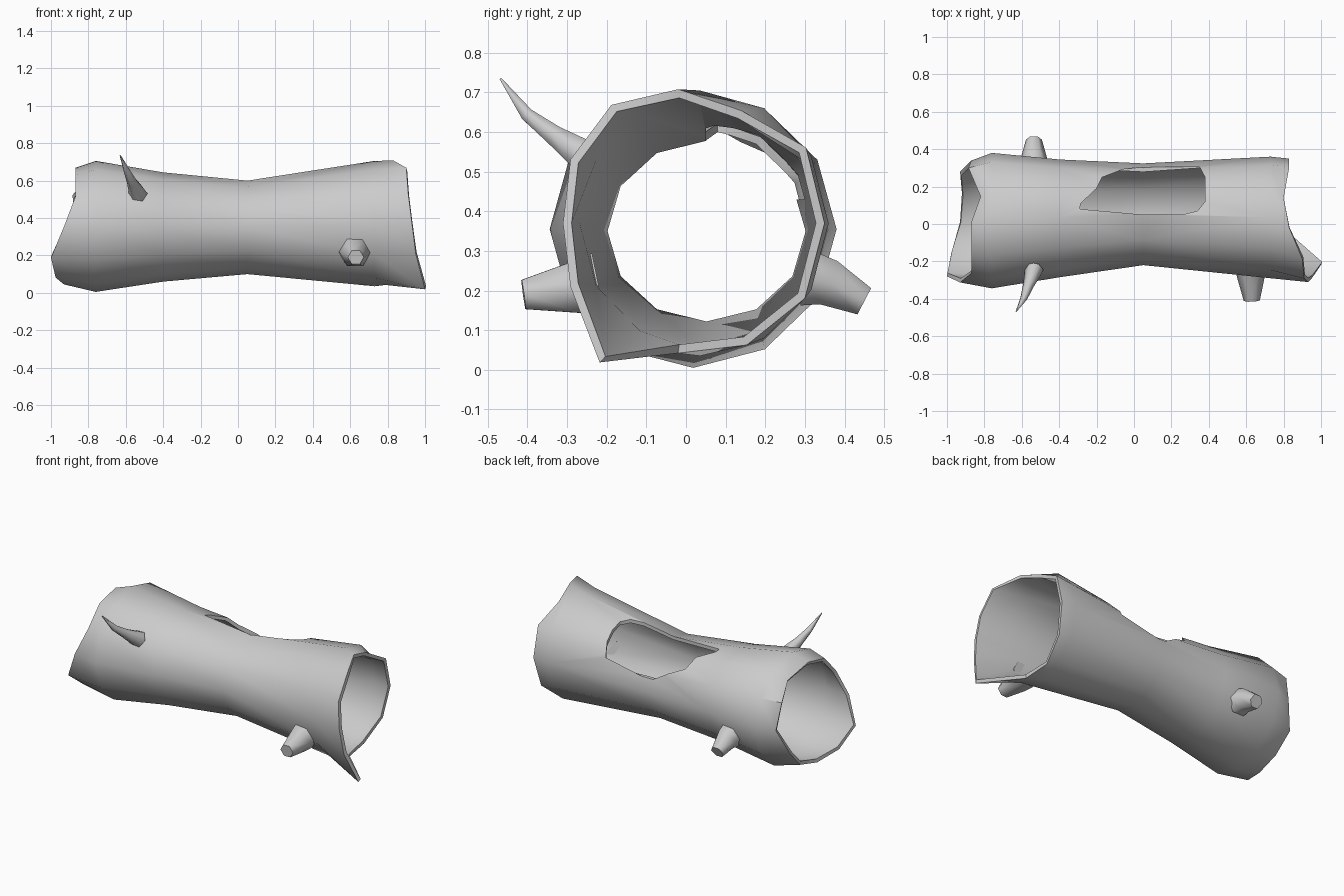
import bpy
import bmesh
import math
from mathutils import Vector

SIDES = 12

if "Cube" in bpy.data.objects:
    bpy.data.objects.remove(bpy.data.objects["Cube"], do_unlink=True)

wood = bpy.data.materials.new("grey_wood")
wood.use_nodes = True
wood.diffuse_color = (0.6, 0.6, 0.6, 1)
wood.node_tree.nodes["Principled BSDF"].inputs["Base Color"].default_value = (0.6, 0.6, 0.6, 1)


def finish(name, bm):
    """Turn a bmesh into a named, coloured object."""
    bmesh.ops.recalc_face_normals(bm, faces=bm.faces)
    mesh = bpy.data.meshes.new(name)
    bm.to_mesh(mesh)
    bm.free()
    mesh.materials.append(wood)
    obj = bpy.data.objects.new(name, mesh)
    bpy.context.collection.objects.link(obj)
    return obj


def activate(obj):
    bpy.ops.object.select_all(action="DESELECT")
    obj.select_set(True)
    bpy.context.view_layer.objects.active = obj


def loft(bm, rings, cap=False):
    """Bridge a list of equal point rings with quads."""
    loops = [[bm.verts.new(p) for p in ring] for ring in rings]
    n = len(loops[0])
    for a, b in zip(loops, loops[1:]):
        for i in range(n):
            j = (i + 1) % n
            bm.faces.new((a[i], a[j], b[j], b[i]))
    if cap:
        bm.faces.new(loops[0])
        bm.faces.new(loops[-1])


def section(xs, scales, cy, ry, cz, rz):
    """Elliptical trunk ring; x and scale may change around it."""
    ring = []
    for k in range(SIDES):
        a = math.tau * k / SIDES
        ring.append((xs[k], cy + ry * scales[k] * math.cos(a),
                     cz + rz * scales[k] * math.sin(a)))
    return ring


# Hollow trunk with broken ends; end lists run back, top, front, bottom
left_x = [-.87, -.885, -.82, -.87, -.87, -.87, -.93, -1, -.975, -.93, -.92, -.93]
left_s = [1.06, 1.08, .88, 1.01, 1.03, 1.02, 1.04, 1.08, 1.02, 1, 1, 1]
right_x = [.83, .83, .8, .83, .9, .91, .93, .95, 1, .79, .78, .81]
right_s = [1.12, 1.13, .97, 1, 1.02, .95, .88, .95, 1.2, .97, 1.05, 1.12]
middle = [(-.76, .018, .362, .355, .35),
          (-.4, .03, .315, .352, .292),
          (.05, .052, .272, .35, .25),
          (.73, .035, .325, .37, .335)]

rings = [section(left_x, left_s, .01, .31, .355, .31)]
rings += [section([x] * SIDES, [1] * SIDES, *shape) for x, *shape in middle]
rings.append(section(right_x, right_s, -.02, .33, .37, .338))

bm = bmesh.new()
loft(bm, rings)
trunk = finish("hollow_trunk", bm)
activate(trunk)
shell = trunk.modifiers.new("wall", "SOLIDIFY")
shell.thickness = .022
centre = Vector((0, 0, .35))
face = trunk.data.polygons[len(trunk.data.polygons) // 2]
outward = face.normal.dot(face.center - centre) > 0
shell.offset = -1 if outward else 1
bpy.ops.object.modifier_apply(modifier=shell.name)

# Ragged opening in the upper back
outline = [(-.29, .08), (-.285, .11), (-.2, .19), (-.17, .25), (-.06, .292),
           (.03, .303), (.35, .306), (.38, .25), (.38, .12), (.34, .07),
           (.26, .05), (.05, .05)]
bm = bmesh.new()
loft(bm, [[(x, y, z) for x, y in outline] for z in (.43, .9)], cap=True)
cutter = finish("opening_cutter", bm)
cutter.hide_render = True
activate(trunk)
cut = trunk.modifiers.new("opening", "BOOLEAN")
cut.operation = "DIFFERENCE"
cut.solver = "EXACT"
cut.object = cutter
bpy.ops.object.modifier_apply(modifier=cut.name)
bpy.data.objects.remove(cutter, do_unlink=True)
bpy.ops.object.shade_smooth_by_angle(angle=math.radians(45))


def branch(name, path, radii, sides=6):
    """Tapered branch following a short path, rooted in the wall."""
    points = [Vector(p) for p in path]
    rings = []
    for i, p in enumerate(points):
        along = points[min(i + 1, len(points) - 1)] - points[max(i - 1, 0)]
        along.normalize()
        u = (Vector((1, 0, 0)) - along * along.x).normalized()
        v = along.cross(u)
        rings.append([p + radii[i] * (u * math.cos(math.tau * k / sides)
                                      + v * math.sin(math.tau * k / sides))
                      for k in range(sides)])
    bm = bmesh.new()
    loft(bm, rings, cap=True)
    activate(finish(name, bm))
    bpy.ops.object.shade_smooth_by_angle(angle=math.radians(62))


# Curved twig and two snapped stubs
branch("curved_twig",
       [(-.535, -.235, .525), (-.545, -.275, .552), (-.565, -.33, .59),
        (-.59, -.4, .643), (-.63, -.468, .735)],
       [.052, .042, .029, .019, .003])
branch("front_stub", [(.625, -.222, .22), (.625, -.28, .208), (.63, -.41, .19)],
       [.088, .075, .043])
branch("back_stub", [(-.535, .303, .232), (-.535, .36, .22), (-.535, .45, .173)],
       [.082, .068, .043])
